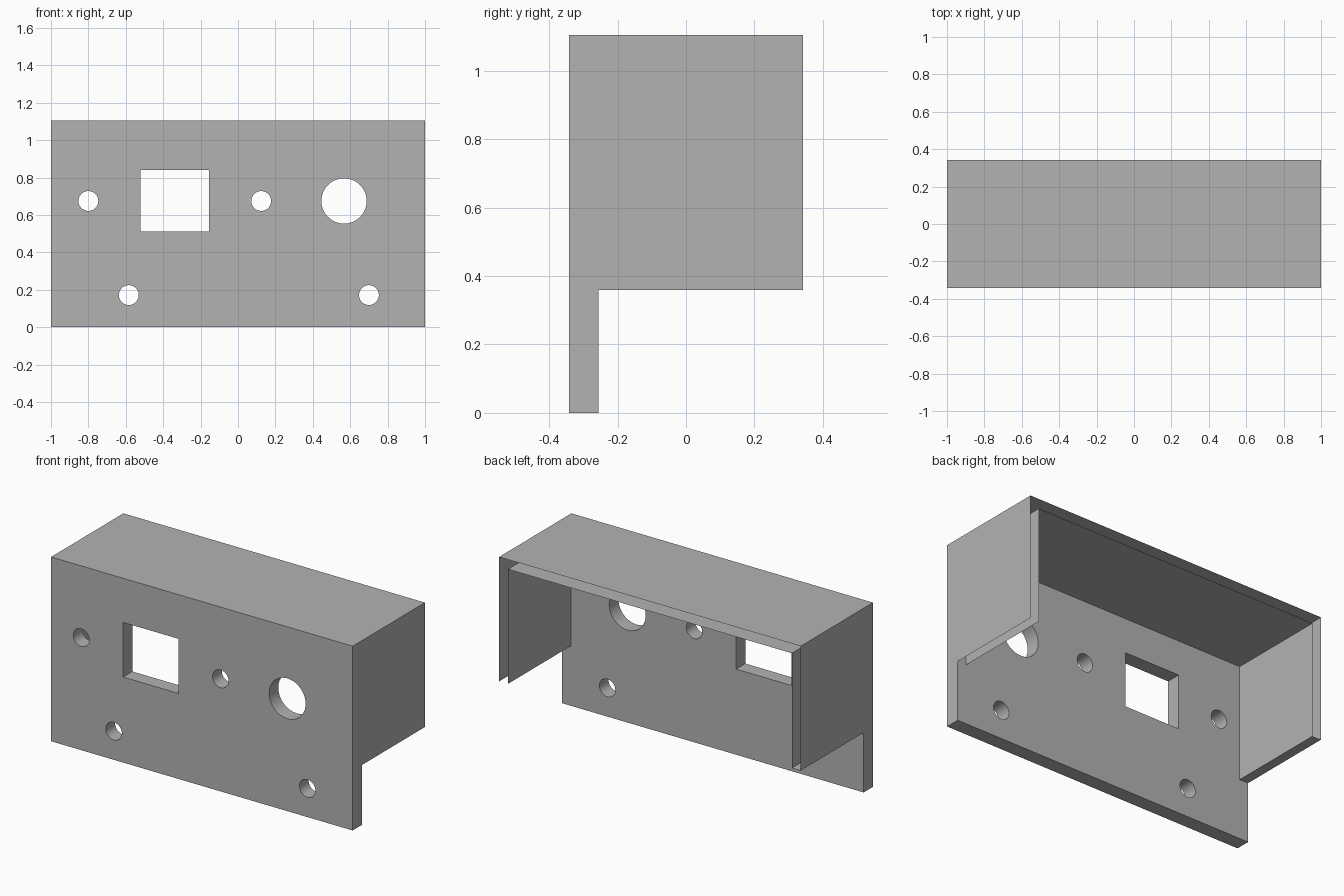
import bpy, bmesh, math
from mathutils import Matrix

if "Cube" in bpy.data.objects:
    bpy.data.objects.remove(bpy.data.objects["Cube"])

HALF_W, HALF_D, HEIGHT = 1.0, 0.342, 1.105
PANEL, WALL = 0.087, 0.058        # front plate and shell thickness
SIDE_Z = 0.359                    # lower edge of the side walls
Y0 = -HALF_D + PANEL              # back face of the front plate

grey = bpy.data.materials.new("grey")
grey.diffuse_color = (0.45, 0.45, 0.45, 1)
grey.use_nodes = True
grey.node_tree.nodes["Principled BSDF"].inputs["Base Color"].default_value = grey.diffuse_color


def finish(name, bm):
    mesh = bpy.data.meshes.new(name)
    bm.to_mesh(mesh)
    bm.free()
    obj = bpy.data.objects.new(name, mesh)
    bpy.context.collection.objects.link(obj)
    mesh.materials.append(grey)
    return obj


def add_box(bm, x0, x1, y0, y1, z0, z1):
    mat = Matrix.Translation(((x0 + x1) / 2, (y0 + y1) / 2, (z0 + z1) / 2))
    mat = mat @ Matrix.Diagonal((x1 - x0, y1 - y0, z1 - z0, 1))
    bmesh.ops.create_cube(bm, size=1, matrix=mat)


def sheet(name, profile, flip=False):
    """Open x/z profile swept from the front plate to the back."""
    bm = bmesh.new()
    rows = [[bm.verts.new((x, y, z)) for x, z in profile] for y in (Y0, HALF_D)]
    for i in range(len(profile) - 1):
        quad = [rows[0][i], rows[0][i + 1], rows[1][i + 1], rows[1][i]]
        bm.faces.new(quad[::-1] if flip else quad)
    return finish(name, bm)


# Front plate
bm = bmesh.new()
add_box(bm, -HALF_W, HALF_W, -HALF_D, Y0, 0, HEIGHT)
plate = finish("front_plate", bm)

# Cutter for the window, the large hole and the small holes (x, z, radius)
bm = bmesh.new()
add_box(bm, -0.522, -0.154, -0.5, 0, 0.513, 0.84)
for x, z, r in ((-0.8, 0.675, 0.053), (0.124, 0.675, 0.053), (0.567, 0.675, 0.121),
                (-0.584, 0.172, 0.053), (0.7, 0.172, 0.053)):
    mat = Matrix.Translation((x, -0.25, z)) @ Matrix.Rotation(math.pi / 2, 4, 'X')
    bmesh.ops.create_cone(bm, cap_ends=True, segments=48, radius1=r, radius2=r,
                          depth=0.5, matrix=mat)
cutter = finish("hole_cutter", bm)
cutter.hide_render = True

cut = plate.modifiers.new("holes", 'BOOLEAN')
cut.operation, cut.solver, cut.object = 'DIFFERENCE', 'EXACT', cutter
bpy.context.view_layer.objects.active = plate
plate.select_set(True)
bpy.ops.object.modifier_apply(modifier=cut.name)
bpy.ops.object.shade_smooth_by_angle(angle=math.radians(30))
bpy.data.objects.remove(cutter)

# Hollow cover: outer skin and inner skin, with the back rim left open
xi, zi = HALF_W - WALL, HEIGHT - WALL
sheet("outer_skin", [(-HALF_W, SIDE_Z), (-HALF_W, HEIGHT), (HALF_W, HEIGHT), (HALF_W, SIDE_Z)])
sheet("inner_skin", [(-xi, SIDE_Z), (-xi, zi), (xi, zi), (xi, SIDE_Z)], flip=True)

# Lower rim, closed on the left wall only
sheet("left_wall_lower_rim", [(-xi, SIDE_Z), (-HALF_W, SIDE_Z)])
